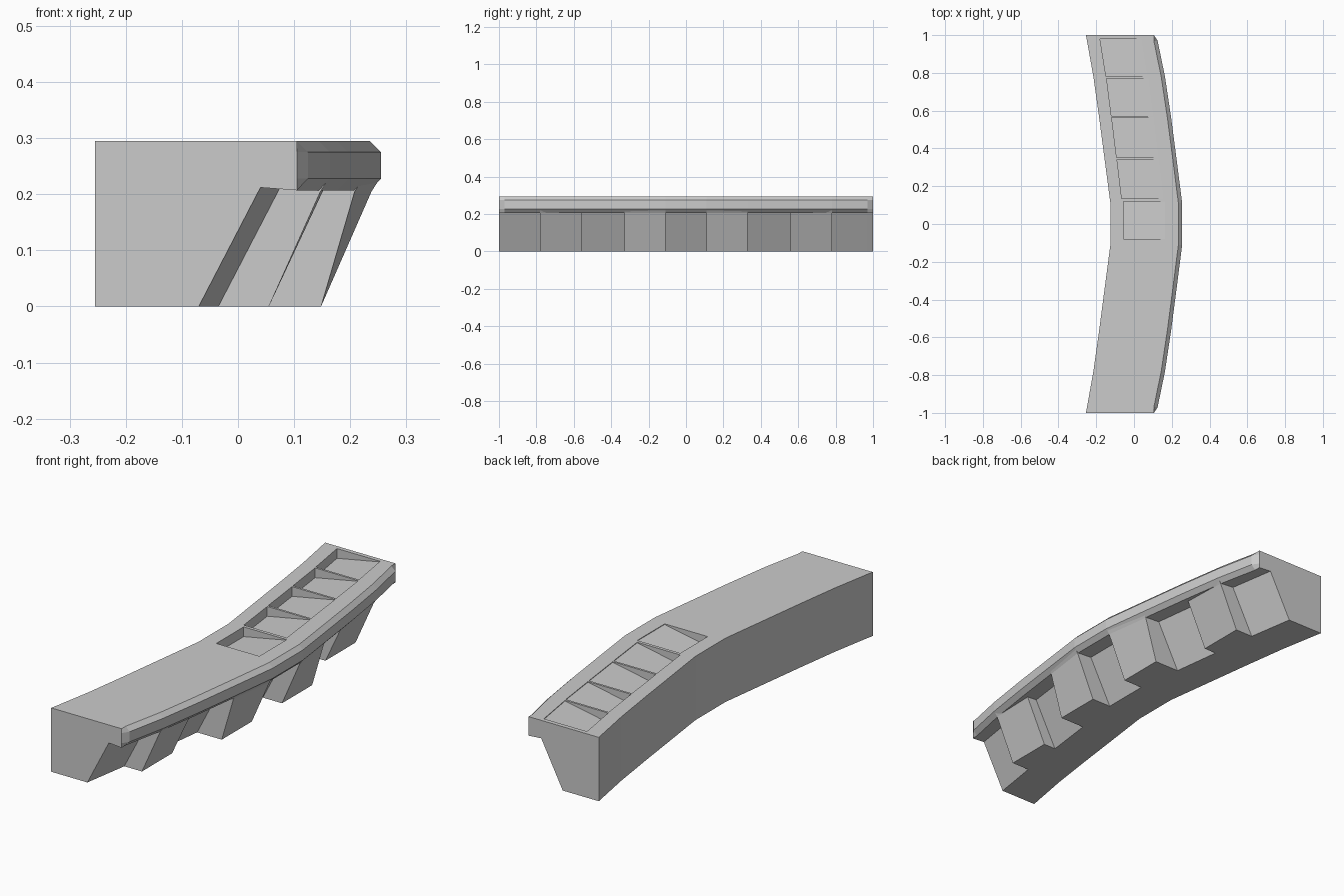
import bpy

if "Cube" in bpy.data.objects:
    bpy.data.objects.remove(bpy.data.objects["Cube"])

# half-length stations: |y|, back x, wall foot x, rail outer x
STATIONS = [
    (1.00, -0.255, -0.070, 0.105),
    (0.97, -0.249, -0.065, 0.125),
    (0.78, -0.215, -0.035, 0.164),
    (0.56, -0.184, -0.007, 0.197),
    (0.33, -0.154, 0.022, 0.227),
    (0.11, -0.125, 0.050, 0.255),
]
TOP = 0.295


def make_object(name, verts, faces):
    mesh = bpy.data.meshes.new(name)
    mesh.from_pydata(verts, [], faces)
    mesh.update()
    ob = bpy.data.objects.new(name, mesh)
    bpy.context.collection.objects.link(ob)
    return ob


def loft(name, sections):
    """Skin a list of equal-length closed sections (running toward +y)."""
    n = len(sections[0])
    verts = [p for s in sections for p in s]
    faces = [list(range(n)), list(range(len(verts) - n, len(verts)))[::-1]]
    for k in range(len(sections) - 1):
        for i in range(n):
            j = (i + 1) % n
            faces.append((k * n + i, (k + 1) * n + i, (k + 1) * n + j, k * n + j))
    return make_object(name, verts, faces)


def body_section(y, back, wall, outer):
    c = 0.0 if abs(y) == 1 else 0.02          # rail chamfer fades out at the ends
    pts = [(back, 0), (wall, 0), (wall + 0.11, 0.212), (outer - c, 0.207),
           (outer, 0.228), (outer, 0.275), (outer - c, TOP), (back, TOP)]
    return [(x, y, z) for x, z in pts]


# curved ledge body with overhanging chamfered rail
half = [body_section(-s[0], *s[1:]) for s in STATIONS]
other = [body_section(*s) for s in reversed(STATIONS)]
body = loft("ledge_body", half + other)


# slanted support blocks under the rail, mirrored along y
def block_section(y, wall, foot, head):
    pts = [(wall - 0.005, 0), (foot, 0), (head, 0.205), (head + 0.014, 0.227),
           (wall + 0.105, 0.227)]
    return [(x, y, z) for x, z in pts]


BLOCKS = [((0.78, -0.035, 0.055, 0.147), (0.56, -0.007, 0.055, 0.151)),
          ((0.33, 0.022, 0.148, 0.208), (0.11, 0.050, 0.148, 0.238))]
for i, (far, near) in enumerate(BLOCKS):
    loft(f"support_block_front_{i}",
         [block_section(-far[0], *far[1:]), block_section(-near[0], *near[1:])])
    loft(f"support_block_rear_{i}", [block_section(*near), block_section(*far)])

# wedge-shaped pits on the top: y0, left x at y0, y1, left x at y1
PITS = [(-0.08, -0.055, 0.12, -0.055), (0.135, -0.065, 0.342, -0.09),
        (0.352, -0.092, 0.563, -0.118), (0.573, -0.12, 0.77, -0.145),
        (0.78, -0.148, 0.98, -0.18)]
DEPTH, WIDTH = 0.045, 0.22


def pit_section(y, left):
    pts = [(left, TOP - DEPTH), (left + WIDTH, TOP - 0.003),
           (left + WIDTH, TOP + 0.03), (left, TOP + 0.03)]
    return [(x, y, z) for x, z in pts]


cutters = []
for i, (y0, x0, y1, x1) in enumerate(PITS):
    cutter = loft(f"pit_cutter_{i}", [pit_section(y0, x0), pit_section(y1, x1)])
    cutter.hide_render = True
    cutters.append(cutter)
    mod = body.modifiers.new(f"pit_{i}", "BOOLEAN")
    mod.operation = "DIFFERENCE"
    mod.solver = "EXACT"
    mod.object = cutter

# bake the cuts and remove the helpers
bpy.context.view_layer.objects.active = body
for mod in list(body.modifiers):
    bpy.ops.object.modifier_apply(modifier=mod.name)
for cutter in cutters:
    bpy.data.objects.remove(cutter)
